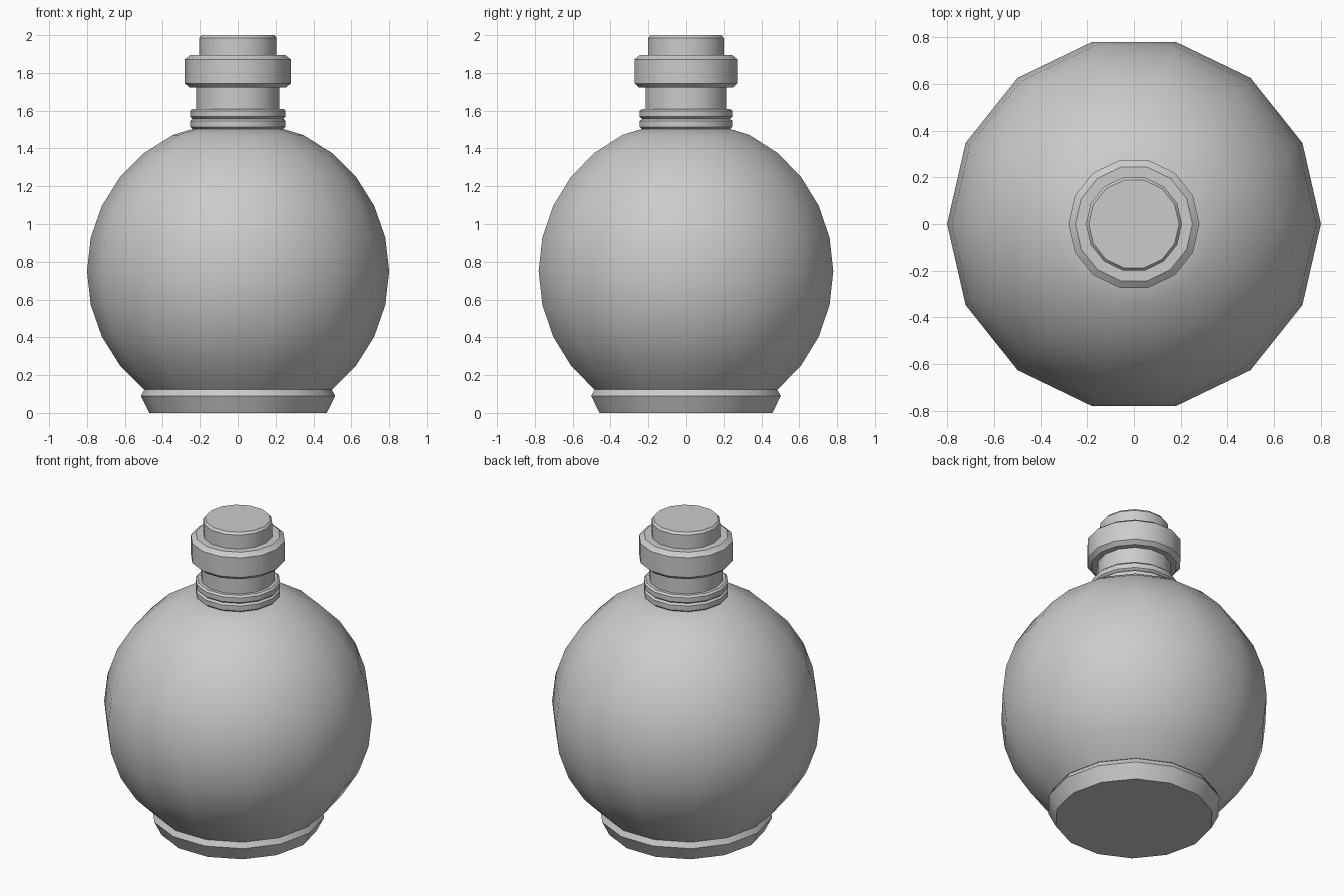
import bpy, bmesh, math

if "Cube" in bpy.data.objects:
    bpy.data.objects.remove(bpy.data.objects["Cube"])

SIDES = 14
STEP = math.tau / SIDES


def lathe(name, profile, angle, closed=False):
    """Revolve (radius, z) points, listed bottom to top, around z."""
    bm = bmesh.new()
    rings = [[bm.verts.new((r * math.cos(i * STEP), r * math.sin(i * STEP), z))
              for i in range(SIDES)] for r, z in profile]
    pairs = list(zip(rings, rings[1:]))
    if closed:
        pairs.append((rings[-1], rings[0]))
    else:
        bm.faces.new(rings[0][::-1])
        bm.faces.new(rings[-1])
    for low, high in pairs:
        for i in range(SIDES):
            j = (i + 1) % SIDES
            bm.faces.new((low[i], low[j], high[j], high[i]))
    bmesh.ops.recalc_face_normals(bm, faces=bm.faces)
    mesh = bpy.data.meshes.new(name)
    bm.to_mesh(mesh)
    bm.free()
    obj = bpy.data.objects.new(name, mesh)
    bpy.context.collection.objects.link(obj)
    bpy.ops.object.select_all(action='DESELECT')
    obj.select_set(True)
    bpy.context.view_layer.objects.active = obj
    bpy.ops.object.shade_smooth_by_angle(angle=math.radians(angle))
    return obj


# Round body: a sphere cut off by the foot and the neck
body = [(0.8 * math.cos(k * STEP / 2), 0.75 + 0.8 * math.sin(k * STEP / 2))
        for k in range(-4, 6)]
lathe("flask_body", body + [(0.24, 1.503)], 35)

# Flared foot with a bevelled rim
lathe("foot", [(0.47, 0), (0.515, 0.09), (0.495, 0.125)], 30)

# Two stacked beads at the base of the neck
for name, z0, z1 in (("lower_bead", 1.503, 1.557), ("upper_bead", 1.557, 1.61)):
    lathe(name, [(0.24, z0), (0.252, z0 + 0.011), (0.252, z1 - 0.011), (0.24, z1)], 30)

# Neck
lathe("neck", [(0.22, 1.5), (0.22, 1.75)], 30)

# Lip collar
lathe("lip_collar", [(0.2, 1.722), (0.255, 1.722), (0.28, 1.745),
                     (0.28, 1.872), (0.25, 1.895), (0.2, 1.895)], 30, closed=True)

# Stopper
lathe("stopper", [(0.205, 1.74), (0.205, 1.985), (0.193, 2.0)], 30)
